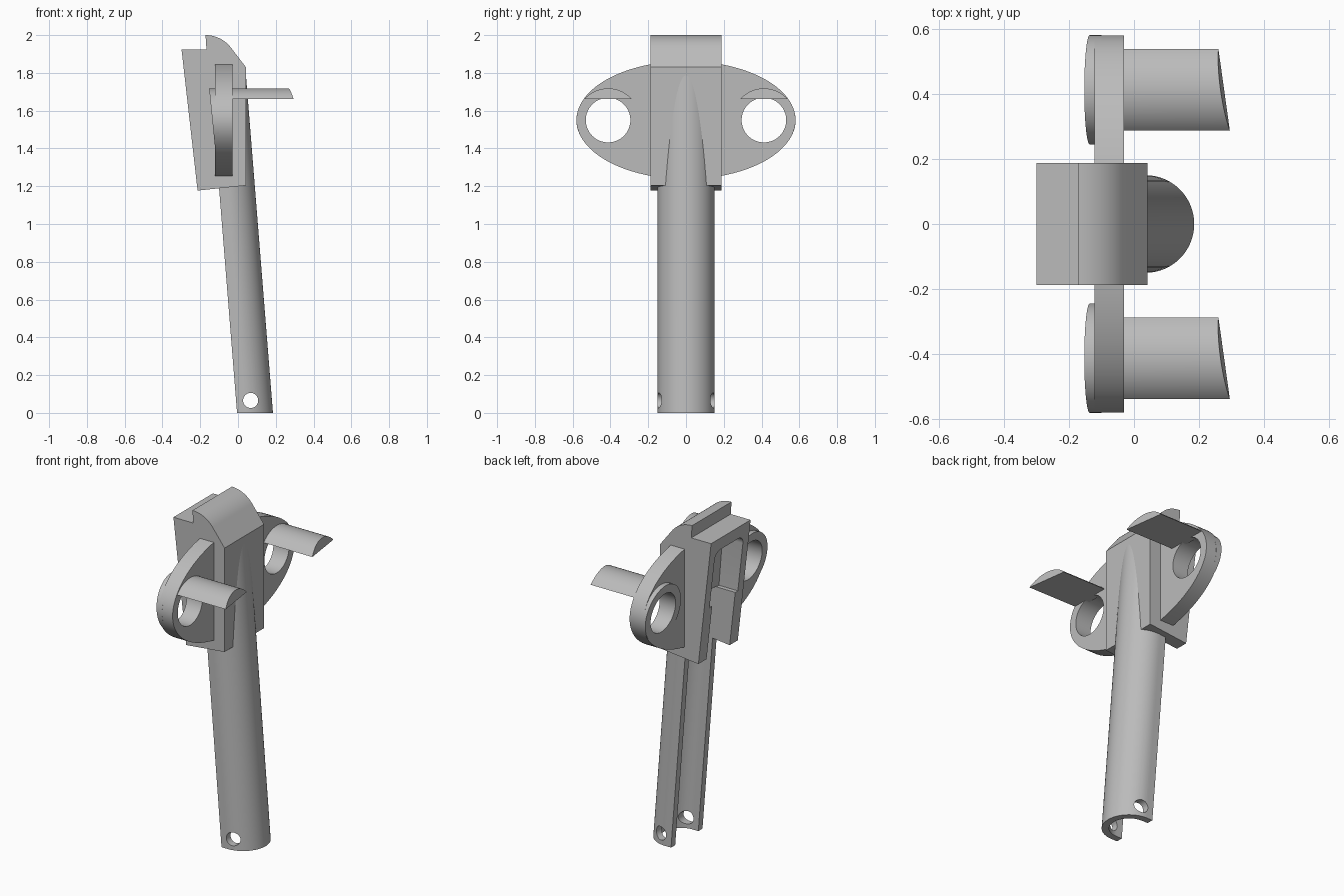
import bpy, bmesh
from math import sin, cos, pi, radians, asin

if "Cube" in bpy.data.objects:
    bpy.data.objects.remove(bpy.data.objects["Cube"], do_unlink=True)

grey = bpy.data.materials.new("plain grey")
grey.use_nodes = True
grey.diffuse_color = (0.5, 0.5, 0.5, 1)
grey.node_tree.nodes["Principled BSDF"].inputs["Base Color"].default_value = (0.5, 0.5, 0.5, 1)

LEAN = 0.08       # backward shift of the shank per unit of height
EAR_Z = 1.55
EAR_Y = 0.4125


def arc(cx, cy, rx, ry, start, end, n):
    """Points on an elliptical arc, angles in radians."""
    return [(cx + rx * cos(start + (end - start) * i / n),
             cy + ry * sin(start + (end - start) * i / n)) for i in range(n + 1)]


def ring(cx, cy, rx, ry, n=64):
    return arc(cx, cy, rx, ry, 0, 2 * pi, n)[:-1]


def prism(name, pts, axis, lo, hi, lean=0.0):
    """Extrude a profile along an axis; either end may be a function of the profile point."""
    bm = bmesh.new()

    def loop(end):
        verts = []
        for a, b in pts:
            h = end(a, b) if callable(end) else end
            x, y, z = {"x": (h, a, b), "y": (a, h, b), "z": (a, b, h)}[axis]
            verts.append(bm.verts.new((x - lean * z, y, z)))
        return verts

    low, high = loop(lo), loop(hi)
    bm.faces.new(low[::-1])
    bm.faces.new(high)
    for i in range(len(pts)):
        j = (i + 1) % len(pts)
        bm.faces.new((low[i], low[j], high[j], high[i]))
    bmesh.ops.recalc_face_normals(bm, faces=bm.faces)
    mesh = bpy.data.meshes.new(name)
    bm.to_mesh(mesh)
    bm.free()
    mesh.materials.append(grey)
    obj = bpy.data.objects.new(name, mesh)
    bpy.context.collection.objects.link(obj)
    return obj


def finish(obj, cutters=()):
    """Cut the part, then smooth its round faces."""
    bpy.ops.object.select_all(action="DESELECT")
    bpy.context.view_layer.objects.active = obj
    obj.select_set(True)
    for cutter in cutters:
        mod = obj.modifiers.new("cut", "BOOLEAN")
        mod.operation, mod.solver, mod.object = "DIFFERENCE", "EXACT", cutter
        bpy.ops.object.modifier_apply(modifier=mod.name)
    bpy.ops.object.shade_smooth_by_angle(angle=radians(30))


# Cutters: shank channel, upper pocket, ear holes and pin hole
channel = prism("channel_cutter",
                [(-0.5, -0.11)] + arc(0.035, 0, 0.11, 0.11, -pi / 2, pi / 2, 32) + [(-0.5, 0.11)],
                "z", -0.1, 1.51, LEAN)
pocket = prism("pocket_cutter",
               [(-0.135, 1.505), (0.135, 1.505)]
               + arc(0.085, 1.80, 0.05, 0.05, 0, pi / 2, 8)
               + arc(-0.085, 1.80, 0.05, 0.05, pi / 2, pi, 8),
               "x", -0.5, -0.005, LEAN)
holes = [prism("ear_hole_cutter", ring(s * EAR_Y, EAR_Z, 0.118, 0.118), "x", -0.4, 0.2)
         for s in (-1, 1)]
pin_hole = prism("pin_hole_cutter", ring(0.067, 0.066, 0.04, 0.04, 32), "y", -0.4, 0.4)

# Leaning shank with a round front and open back
shank = prism("shank",
              [(-0.005, -0.15)] + arc(0.035, 0, 0.15, 0.15, -pi / 2, pi / 2, 48) + [(-0.005, 0.15)],
              "z", 0, 1.82, LEAN)
finish(shank, [channel, pin_hole])

# Head block with a rounded lip on top
head = prism("head_block",
             [(-0.299, 1.925), (-0.214, 1.177), (0.042, 1.204), (0.042, 1.83)]
             + arc(-0.172, 1.83, 0.17, 0.17, radians(36), pi / 2, 16)
             + [(-0.167, 1.925)],
             "y", -0.188, 0.188)
finish(head, [channel, pocket])

# Oval plate forming both ears
plate = prism("ear_plate", ring(0, EAR_Z, 0.58, 0.312, 96), "x", -0.122, -0.03)
finish(plate, [channel, pocket] + holes)

# Slanted boss behind each hole, and a prong in front above it
R = 0.168
rise = asin(0.112 / R)
for side, hole, label in ((-1, holes[0], "front"), (1, holes[1], "back")):
    cy = side * EAR_Y
    boss = prism(label + "_boss", ring(cy, EAR_Z, R, R), "x",
                 lambda y, z: -0.136 - 0.1 * (z - EAR_Z), -0.1)
    finish(boss, [hole])
    prong = prism(label + "_prong", arc(cy, EAR_Z, R, R, rise, pi - rise, 24), "x", -0.06,
                  lambda y, z: 0.277 - 0.14 * (y - cy) - 0.2 * (z - 1.662))
    finish(prong)

for cutter in [channel, pocket, pin_hole] + holes:
    bpy.data.objects.remove(cutter, do_unlink=True)
